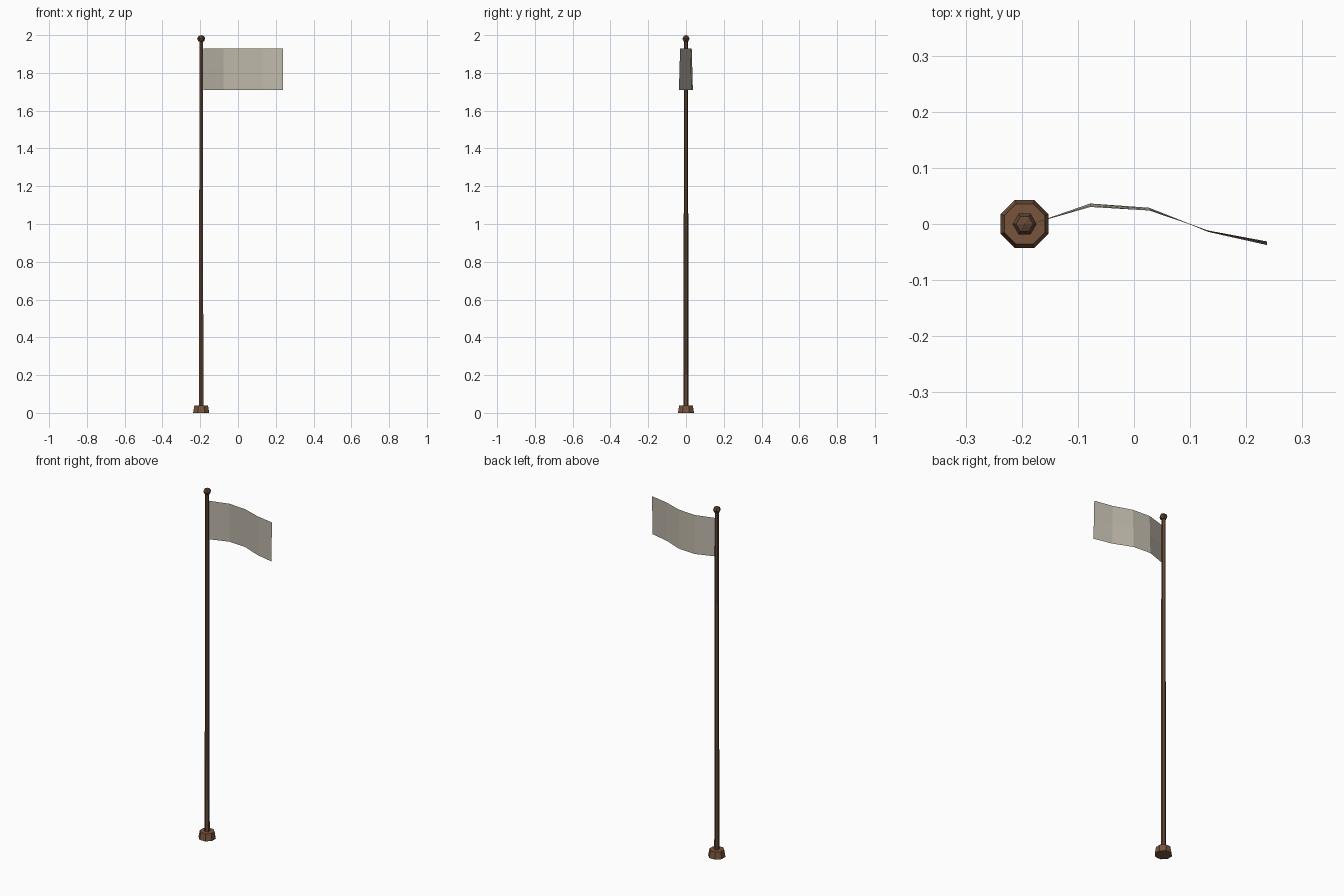
import bpy, math

if "Cube" in bpy.data.objects:
    bpy.data.objects.remove(bpy.data.objects["Cube"])

PX = -0.195  # pole axis


def material(name, rgb):
    m = bpy.data.materials.new(name)
    m.diffuse_color = (*rgb, 1)
    m.use_nodes = True
    m.node_tree.nodes["Principled BSDF"].inputs["Base Color"].default_value = m.diffuse_color
    return m


def mesh_object(name, verts, faces, mat):
    me = bpy.data.meshes.new(name)
    me.from_pydata(verts, [], faces)
    me.materials.append(mat)
    ob = bpy.data.objects.new(name, me)
    bpy.context.collection.objects.link(ob)
    return ob


def tapered(name, sides, r1, r2, z1, z2, turn, mat):
    bpy.ops.mesh.primitive_cone_add(vertices=sides, radius1=r1, radius2=r2, depth=z2 - z1,
                                    location=(PX, 0, (z1 + z2) / 2), rotation=(0, 0, turn))
    ob = bpy.context.object
    ob.name = name
    ob.data.materials.append(mat)
    return ob


wood = material("wood", (0.19, 0.09, 0.045))
dark_wood = material("dark_wood", (0.13, 0.065, 0.035))
cloth = material("cloth", (0.52, 0.48, 0.40))

# Octagonal foot and slender hexagonal pole
tapered("base", 8, 0.0462, 0.039, 0, 0.04, math.pi / 8, wood)
tapered("pole", 6, 0.0135, 0.0105, 0.03, 1.968, 0, dark_wood)

# Faceted knob on top
bpy.ops.mesh.primitive_uv_sphere_add(segments=6, ring_count=4, radius=0.0215,
                                     location=(PX, 0, 1.981), rotation=(0, 0, math.pi / 6))
knob = bpy.context.object
knob.name = "finial"
knob.scale.z = 0.019 / 0.0215
knob.data.materials.append(dark_wood)

# Waving cloth sheet, ripple a little deeper at the bottom edge
wave = [0.0, 0.0365, 0.029, -0.014, -0.0375]
rows = 3
verts, faces = [], []
for j in range(rows):
    t = j / (rows - 1)
    for i, y in enumerate(wave):
        verts.append((-0.183 + 0.105 * i, y * (1 - 0.17 * t), 1.71 + 0.22 * t))
n = len(wave)
for j in range(rows - 1):
    for i in range(n - 1):
        a = j * n + i
        faces.append((a, a + 1, a + n + 1, a + n))
mesh_object("flag", verts, faces, cloth)
